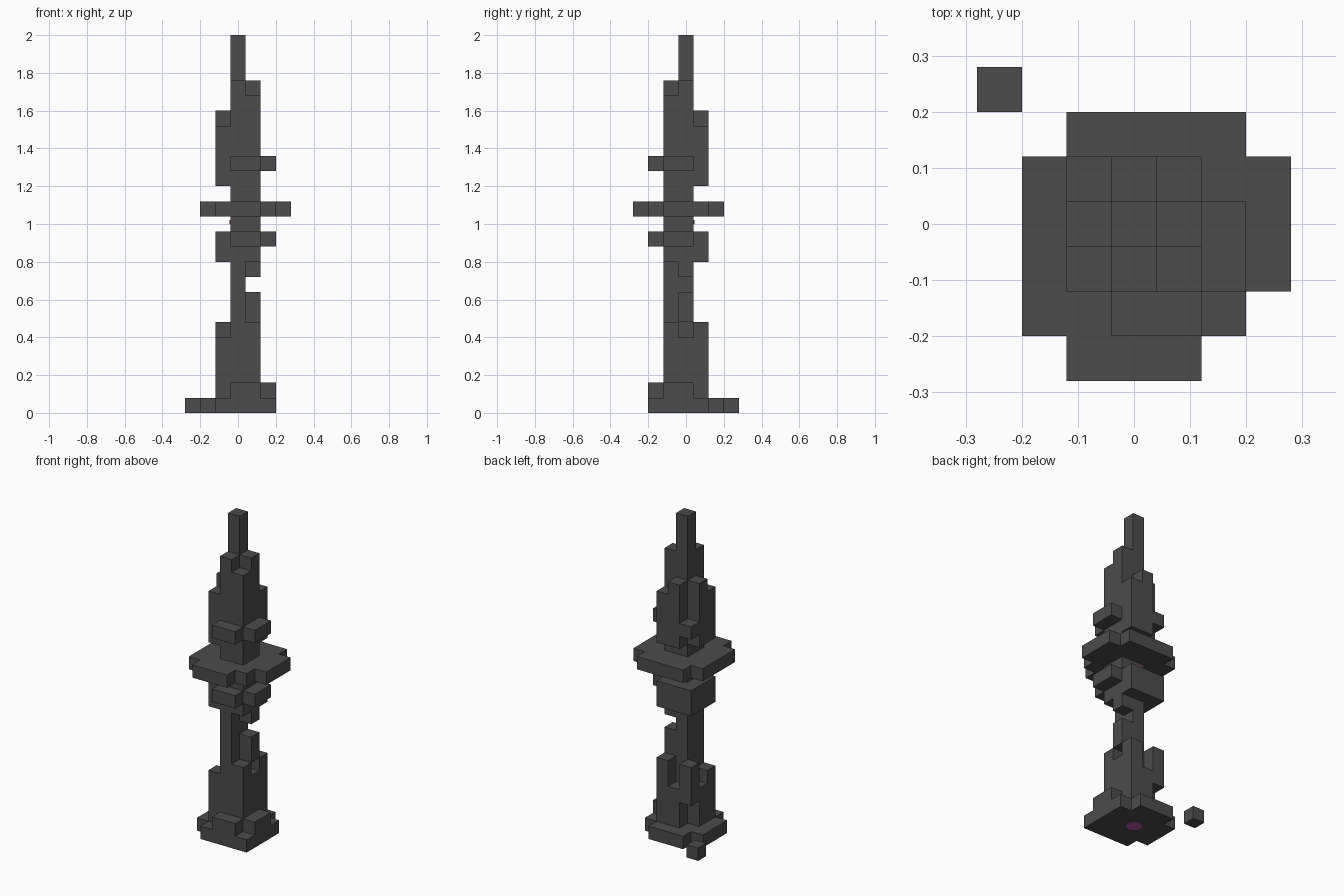
import bpy
import bmesh
from mathutils import Vector

UNIT = 0.08

old = bpy.data.objects.get("Cube")
if old:
    bpy.data.objects.remove(old, do_unlink=True)


def material(name, rgb):
    mat = bpy.data.materials.new(name)
    mat.use_nodes = True
    mat.diffuse_color = (*rgb, 1)
    mat.node_tree.nodes["Principled BSDF"].inputs["Base Color"].default_value = (*rgb, 1)
    return mat


stone = material("dark_grey", (0.072, 0.072, 0.072))
glow = material("magenta", (0.45, 0.09, 0.36))


def block(xs, ys, zs):
    """Set of unit cells over inclusive ranges."""
    span = lambda r: range(r[0], r[1] + 1)
    return {(x, y, z) for x in span(xs) for y in span(ys) for z in span(zs)}


def collar(z):
    """Two small ledges on the front and the right-hand side."""
    return block((0, 1), (-2, -2), (z, z)) | block((2, 2), (-1, 0), (z, z))


parts = {}

# Square foot with three corners cut away, and a loose block beside it
parts["base_plate"] = (block((-2, 2), (-2, 2), (0, 0))
                       - {(-2, -2, 0), (2, 2, 0), (-2, 2, 0)})
parts["loose_block"] = {(-3, 3, 0)}

# Broken lower tower with ragged top
parts["lower_tower"] = ((block((-1, 1), (-1, 1), (1, 4)) | collar(1)
                         | block((0, 0), (-1, 0), (5, 5))
                         | {(1, -1, 5), (1, 1, 5), (-1, 1, 5)})
                        - block((-1, -1), (1, 1), (1, 2))
                        - {(0, 1, 4), (-1, 0, 4)})

# Thin neck with a hanging fragment on its side
parts["neck"] = block((0, 0), (-1, 0), (6, 9)) | {(1, 0, 9)}
parts["side_fragment"] = block((1, 1), (0, 0), (6, 7))

# Bulb below the wide disc
parts["lower_bulb"] = block((-1, 1), (-1, 1), (10, 11)) | collar(11)
parts["lower_stem"] = block((0, 1), (-1, 0), (12, 12))

# Wide stepped plate
parts["wide_plate"] = (block((-1, 1), (-3, 2), (13, 13))
                       | block((-2, 3), (-1, 1), (13, 13))
                       | block((-2, 2), (-2, 1), (13, 13))
                       | {(2, 2, 13)})
parts["upper_stem"] = block((0, 1), (-1, 0), (14, 14))

# Upper tower tapering to the spire
parts["upper_tower"] = ((block((-1, 1), (-1, 1), (15, 18)) - block((-1, -1), (1, 1), (15, 18)))
                        | {(-1, 1, 16)} | collar(16)
                        | block((0, 1), (-1, 0), (19, 20))
                        | {(-1, 0, 19), (0, 1, 19)})
parts["spire"] = block((0, 0), (0, 0), (21, 24)) | {(0, -1, 21), (1, 0, 21)}

solid = set().union(*parts.values())


def add_cells(name, cells):
    """Mesh the outside faces of a group of cells."""
    bm = bmesh.new()
    for cell in sorted(cells):
        centre = Vector(cell) + Vector((0, 0, 0.5))
        for axis in range(3):
            for sign in (-1, 1):
                n = Vector((0, 0, 0))
                n[axis] = sign
                if tuple(int(c + d) for c, d in zip(cell, n)) in solid:
                    continue
                u = Vector((0, 0, 0))
                u[(axis + 1) % 3] = 0.5
                v = n.cross(u)
                corners = [-u - v, u - v, u + v, v - u]
                bm.faces.new([bm.verts.new((centre + n / 2 + c) * UNIT) for c in corners])
    bmesh.ops.remove_doubles(bm, verts=bm.verts, dist=UNIT / 100)
    bmesh.ops.dissolve_limit(bm, angle_limit=0.01, verts=bm.verts, edges=bm.edges)
    mesh = bpy.data.meshes.new(name)
    bm.to_mesh(mesh)
    bm.free()
    mesh.materials.append(stone)
    bpy.context.collection.objects.link(bpy.data.objects.new(name, mesh))


for part_name, part_cells in parts.items():
    add_cells(part_name, part_cells)

# Small coloured discs: under the foot, and around the stem
for name, z, depth in (("foot_disc", 0, 0.002), ("stem_disc", 1.01, 0.02)):
    bpy.ops.mesh.primitive_cylinder_add(vertices=24, radius=0.046, depth=depth, location=(0, 0, z))
    disc = bpy.context.object
    disc.name = name
    disc.data.materials.append(glow)
